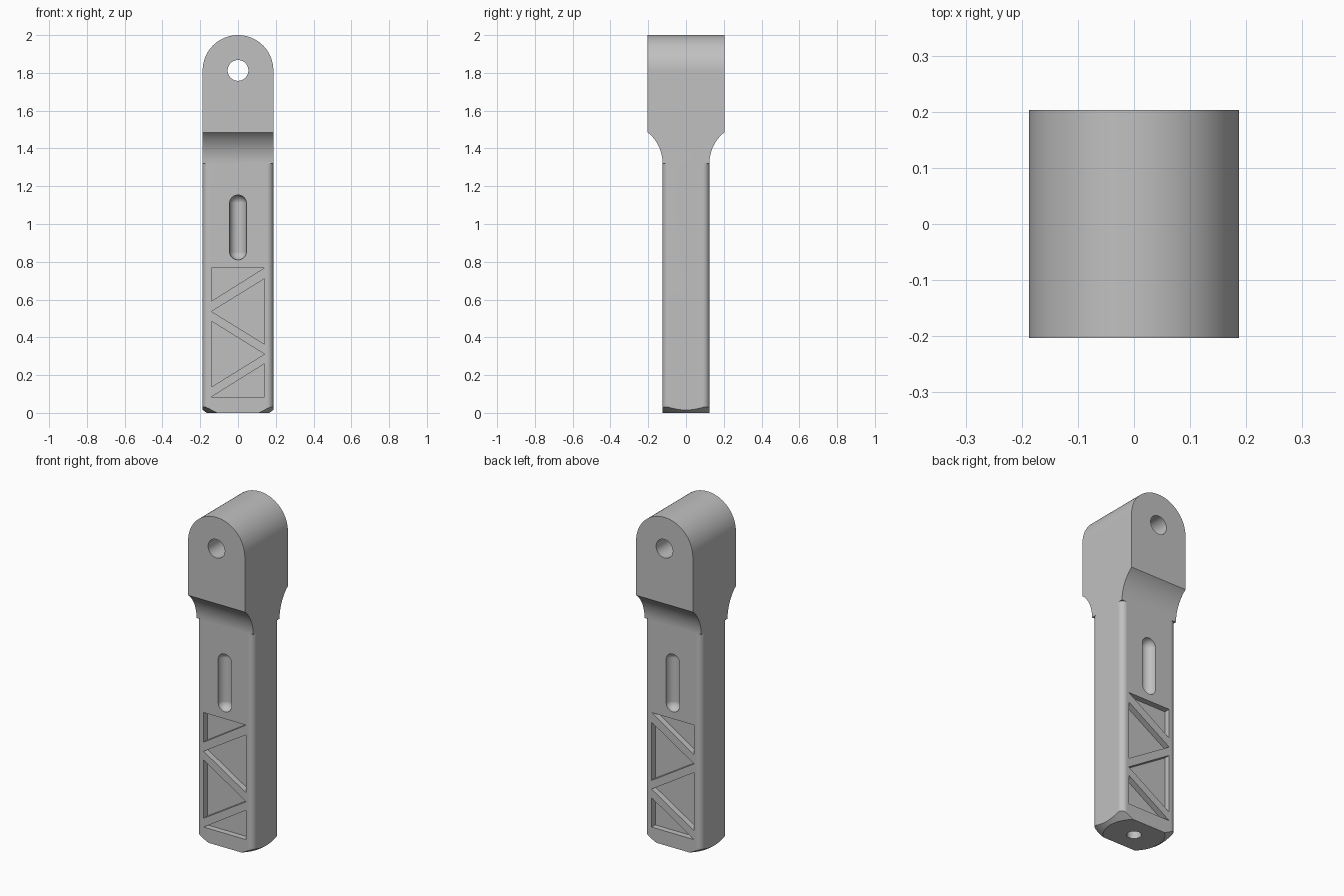
import bpy, bmesh, math
from math import sin, cos, pi, radians

if "Cube" in bpy.data.objects:
    bpy.data.objects.remove(bpy.data.objects["Cube"])

W, D_SHAFT, D_HEAD = 0.187, 0.124, 0.203   # half width, half depths
Z_NECK, Z_HEAD, Z_PIN = 1.32, 1.485, 1.813

grey = bpy.data.materials.new("plain grey")
grey.diffuse_color = (0.53, 0.53, 0.53, 1)
grey.use_nodes = True
grey.node_tree.nodes["Principled BSDF"].inputs["Base Color"].default_value = grey.diffuse_color


def finish(bm, name):
    bmesh.ops.recalc_face_normals(bm, faces=bm.faces)
    me = bpy.data.meshes.new(name)
    bm.to_mesh(me)
    bm.free()
    ob = bpy.data.objects.new(name, me)
    bpy.context.collection.objects.link(ob)
    me.materials.append(grey)
    return ob


def prism(name, pts, axis, lo, hi):
    """Extrude a 2D outline along an axis from lo to hi."""
    place = {"x": lambda a, b, t: (t, a, b),
             "y": lambda a, b, t: (a, t, b),
             "z": lambda a, b, t: (a, b, t)}[axis]
    bm = bmesh.new()
    low = [bm.verts.new(place(a, b, lo)) for a, b in pts]
    high = [bm.verts.new(place(a, b, hi)) for a, b in pts]
    bm.faces.new(low)
    bm.faces.new(high)
    n = len(pts)
    for i in range(n):
        j = (i + 1) % n
        bm.faces.new((low[i], low[j], high[j], high[i]))
    return finish(bm, name)


def arc(cx, cy, r, a0, a1, n):
    return [(cx + r * cos(radians(a0 + (a1 - a0) * i / n)),
             cy + r * sin(radians(a0 + (a1 - a0) * i / n))) for i in range(n + 1)]


def boolean(target, tool, op):
    mod = target.modifiers.new(op, "BOOLEAN")
    mod.operation, mod.solver, mod.object = op, "EXACT", tool
    bpy.context.view_layer.objects.active = target
    bpy.ops.object.modifier_apply(modifier=mod.name)
    bpy.data.objects.remove(tool)


# Head and flared neck: side profile crossed with the round-topped front outline
R = 0.2135
sweep = math.degrees(math.asin((Z_HEAD - Z_NECK) / R))
flare = arc(D_SHAFT + R, Z_NECK, R, 180, 180 - sweep, 12)
flare[-1] = (D_HEAD, Z_HEAD)
right = flare + [(D_HEAD, 2.1)]
side = right + [(-y, z) for y, z in reversed(right)]
body = prism("handle_body", side, "x", -0.3, 0.3)
front = [(-W, 1.2), (W, 1.2)] + arc(0, Z_PIN, W, 0, 180, 48)
boolean(body, prism("front_outline", front, "y", -0.4, 0.4), "INTERSECT")

# Shaft with rounded upright edges
r = 0.034
outline = []
for sx, sy, a in ((1, 1, 0), (-1, 1, 90), (-1, -1, 180), (1, -1, 270)):
    outline += arc(sx * (W - r), sy * (D_SHAFT - r), r, a, a + 90, 8)
shaft = prism("shaft", outline, "z", 0, Z_NECK)

# Conical chamfer around the foot
bm = bmesh.new()
bmesh.ops.create_cone(bm, cap_ends=True, segments=96, radius1=0.165,
                      radius2=2.165, depth=1.4)
bmesh.ops.translate(bm, verts=bm.verts, vec=(0, 0, 0.7))
boolean(shaft, finish(bm, "foot_cone"), "INTERSECT")
boolean(body, shaft, "UNION")

# Pin hole through the head, blind hole in the foot
boolean(body, prism("pin_hole", arc(0, Z_PIN, 0.055, 0, 352.5, 47), "y", -0.4, 0.4), "DIFFERENCE")
boolean(body, prism("foot_hole", arc(0, 0, 0.039, 0, 348.75, 31), "z", -0.1, 0.3), "DIFFERENCE")

# Triangular pockets and round-ended groove on both broad faces
P = 0.14
triangles = [
    [(-P, 0.768), (P, 0.768), (-P, 0.592)],
    [(P, 0.71), (-P, 0.537), (P, 0.364)],
    [(-P, 0.485), (P, 0.311), (-P, 0.138)],
    [(P, 0.26), (-P, 0.085), (P, 0.085)],
]
for s in (-1, 1):
    lo, hi = sorted((s * 0.089, s * 0.2))
    for tri in triangles:
        boolean(body, prism("pocket", tri, "y", lo, hi), "DIFFERENCE")
    bm = bmesh.new()
    bmesh.ops.create_uvsphere(bm, u_segments=32, v_segments=17, radius=0.045)
    for v in bm.verts:
        v.co.z += 0.127 if v.co.z > 0 else -0.127
    bmesh.ops.translate(bm, verts=bm.verts, vec=(0, s * D_SHAFT, 0.982))
    boolean(body, finish(bm, "groove"), "DIFFERENCE")

# Smooth curved areas, keep crisp edges
bpy.ops.object.select_all(action="DESELECT")
body.select_set(True)
bpy.context.view_layer.objects.active = body
bpy.ops.object.shade_smooth_by_angle(angle=radians(25))
wn = body.modifiers.new("face_weighting", "WEIGHTED_NORMAL")
wn.keep_sharp = True
